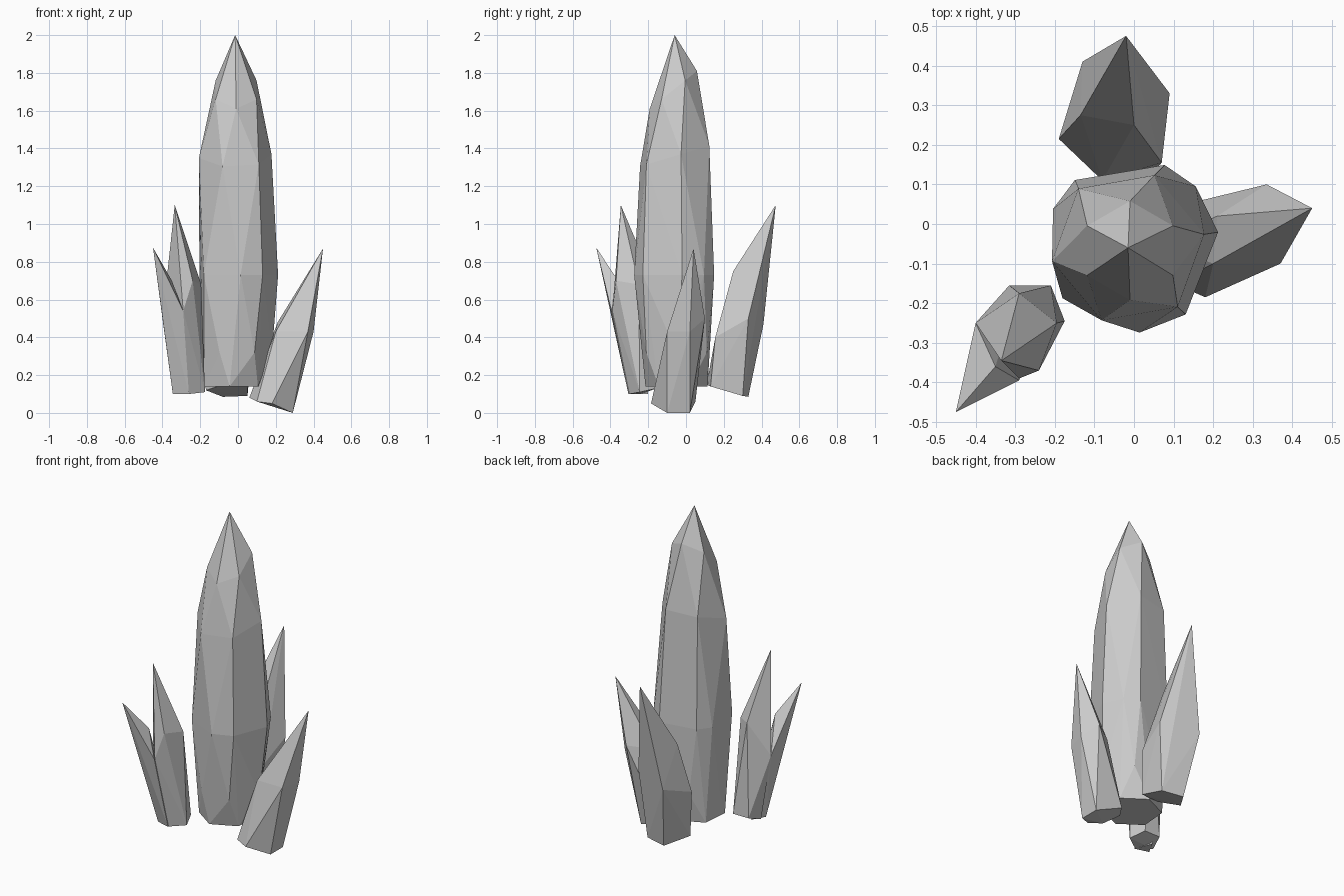
import bpy, bmesh
from math import sin, cos, radians
from mathutils import Vector

default = bpy.data.objects.get("Cube")
if default:
    bpy.data.objects.remove(default, do_unlink=True)

# Single pale grey stone colour
stone = bpy.data.materials.new("pale_grey_crystal")
stone.use_nodes = True
GREY = (0.6, 0.6, 0.6, 1.0)
stone.diffuse_color = GREY
stone.node_tree.nodes["Principled BSDF"].inputs["Base Color"].default_value = GREY


def ring(centre, radius, angles, slope=0.0):
    """Corner points around a centre; slope lifts the ring towards +y."""
    points = []
    for angle in angles:
        offset = Vector((cos(radians(angle)), sin(radians(angle)), 0)) * radius
        offset.z = offset.y * slope
        points.append(Vector(centre) + offset)
    return points


def hexagon(start):
    return range(start, start + 360, 60)


def crystal(name, tip, shoulder, foot):
    """Flat-faceted convex crystal wrapped around its corner points."""
    bm = bmesh.new()
    for point in [tip, *shoulder, *foot]:
        bm.verts.new(point)
    hull = bmesh.ops.convex_hull(bm, input=bm.verts)
    spare = {e for e in hull["geom_interior"] + hull["geom_unused"]
             if isinstance(e, bmesh.types.BMVert)}
    bmesh.ops.delete(bm, geom=list(spare), context="VERTS")
    bmesh.ops.recalc_face_normals(bm, faces=bm.faces)
    mesh = bpy.data.meshes.new(name)
    bm.to_mesh(mesh)
    bm.free()
    mesh.materials.append(stone)
    obj = bpy.data.objects.new(name, mesh)
    bpy.context.collection.objects.link(obj)
    return obj


# Tall central crystal: pointed cap, upper shaft, widest waist, tapered foot
cap = ring((-0.01, -0.067, 1.71), 0.125, hexagon(30), slope=0.8)
shaft = ring((-0.015, -0.06, 1.36), 0.195, hexagon(10), slope=0.3)
waist = ring((-0.005, -0.055, 0.73), 0.22, (9, 43, 68, 131, 155, 217, 275, 308))
ankle = ring((-0.005, -0.05, 0.32), 0.185, hexagon(0))
sole = ring((-0.03, -0.05, 0.14), 0.165, hexagon(25))
crystal("central_crystal", (-0.015, -0.06, 2), cap + shaft + waist, ankle + sole)

# Back crystal, leaning backwards
crystal(
    "back_crystal",
    tip=(-0.02, 0.475, 1.1),
    shoulder=[(0, 0.25, 0.75), (-0.135, 0.275, 0.7), (-0.13, 0.41, 0.47),
              (0.09, 0.33, 0.5), (-0.19, 0.215, 0.4), (0.07, 0.155, 0.4)],
    foot=[(-0.17, 0.2, 0.12), (-0.08, 0.33, 0.085), (0.05, 0.3, 0.09),
          (0.05, 0.13, 0.14), (-0.08, 0.11, 0.15)],
)

# Left crystal, leaning outwards
crystal(
    "left_crystal",
    tip=(0.45, 0.04, 0.87),
    shoulder=[(0.21, 0.02, 0.48), (0.2, -0.1, 0.43), (0.37, -0.1, 0.43),
              (0.4, 0.02, 0.43), (0.335, 0.1, 0.5)],
    foot=[(0.29, -0.1, 0), (0.29, 0.02, 0), (0.18, -0.185, 0.05),
          (0.1, -0.15, 0.06), (0.06, -0.05, 0.08), (0.13, 0.05, 0.06)],
)

# Right front pair: an upright crystal and an outer one sharing its foot
crystal(
    "right_upright_crystal",
    tip=(-0.335, -0.345, 1.1),
    shoulder=[(-0.4, -0.25, 0.5), (-0.29, -0.175, 0.7), (-0.195, -0.25, 0.68),
              (-0.24, -0.37, 0.7), (-0.29, -0.39, 0.54)],
    foot=[(-0.34, -0.24, 0.1), (-0.26, -0.3, 0.1), (-0.175, -0.245, 0.11),
          (-0.21, -0.155, 0.13), (-0.315, -0.155, 0.13)],
)
crystal(
    "right_outer_crystal",
    tip=(-0.45, -0.475, 0.875),
    shoulder=[(-0.35, -0.36, 0.7), (-0.29, -0.395, 0.54), (-0.4, -0.25, 0.5)],
    foot=[(-0.345, -0.28, 0.1), (-0.26, -0.305, 0.1), (-0.3, -0.2, 0.1)],
)
